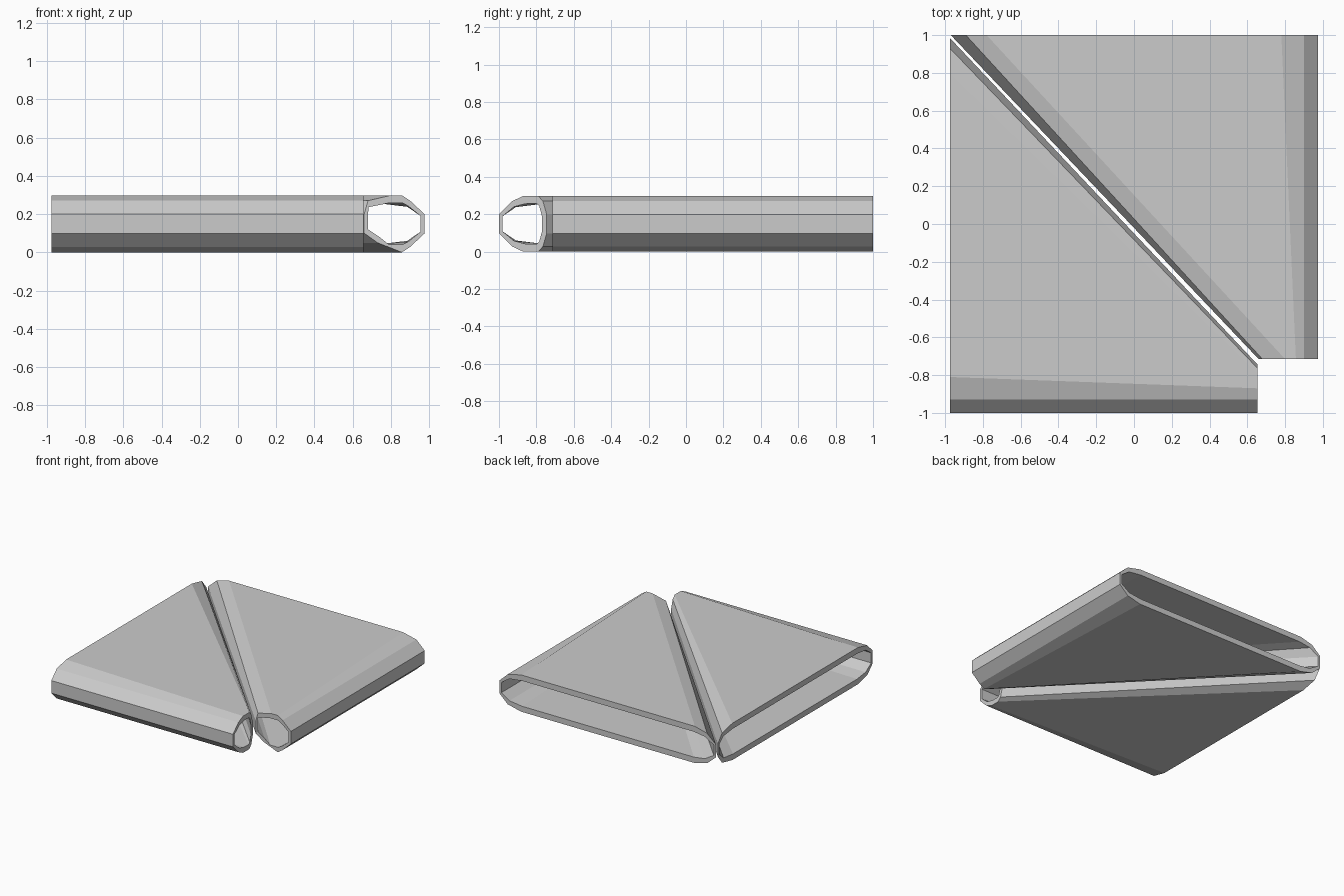
import bpy
import bmesh

cube = bpy.data.objects.get("Cube")
if cube:
    bpy.data.objects.remove(cube, do_unlink=True)

grey = bpy.data.materials.new("plain grey")
grey.use_nodes = True
colour = (0.6, 0.6, 0.6, 1)
grey.diffuse_color = colour
grey.node_tree.nodes["Principled BSDF"].inputs["Base Color"].default_value = colour


def tapered_sleeve(name, ends, place):
    """Hollow tube lofted between two end sections.
    Each end is (position along the tube, outer ring, inner ring)."""
    bm = bmesh.new()
    rings = []
    for along, outer, inner in ends:
        for ring in (outer, inner):
            rings.append([bm.verts.new(place(along, s, z)) for s, z in ring])
    near_out, near_in, far_out, far_in = rings
    n = len(near_out)
    # outer wall, far rim, inner wall, near rim
    loop = [near_out, far_out, far_in, near_in]
    for a, b in zip(loop, loop[1:] + loop[:1]):
        for i in range(n):
            j = (i + 1) % n
            bm.faces.new((a[i], a[j], b[j], b[i]))
    bmesh.ops.recalc_face_normals(bm, faces=bm.faces)
    mesh = bpy.data.meshes.new(name)
    bm.to_mesh(mesh)
    bm.free()
    mesh.materials.append(grey)
    obj = bpy.data.objects.new(name, mesh)
    bpy.context.collection.objects.link(obj)
    return obj


def section(upper, height=0.298):
    """Close an upper half profile by mirroring it about mid height."""
    return upper + [(s, height - z) for s, z in reversed(upper)]


# Right-hand sleeve: sections in x and z, running along y
near_outer = section([(0.975, 0.2), (0.9, 0.27), (0.857, 0.298),
                      (0.8, 0.298), (0.68, 0.27), (0.66, 0.2)])
near_outer[-5:-3] = [(0.9, 0.028), (0.857, 0)]
near_outer[6:8] = [(0.66, 0.1), (0.73, 0.05)]
near_inner = section([(0.955, 0.19), (0.89, 0.242), (0.86, 0.258),
                      (0.79, 0.258), (0.682, 0.236), (0.68, 0.19)])
near_inner[6:8] = [(0.68, 0.12), (0.74, 0.08)]
far_outer = section([(0.975, 0.2), (0.9, 0.27), (0.78, 0.298),
                     (-0.78, 0.298), (-0.89, 0.27), (-0.97, 0.2)])
far_inner = section([(0.955, 0.19), (0.885, 0.238), (0.77, 0.252),
                     (-0.77, 0.252), (-0.87, 0.238), (-0.95, 0.19)])
tapered_sleeve("left_sleeve",
               [(-0.715, near_outer, near_inner), (1.0, far_outer, far_inner)],
               lambda along, s, z: (s, along, z))

# Front sleeve: sections in y and z, running along x
near_outer = section([(-1, 0.2), (-0.93, 0.27), (-0.87, 0.298),
                      (-0.79, 0.298), (-0.765, 0.27), (-0.745, 0.2)])
near_inner = section([(-0.98, 0.19), (-0.92, 0.24), (-0.86, 0.256),
                      (-0.8, 0.258), (-0.785, 0.245), (-0.77, 0.19)])
far_outer = section([(-1, 0.2), (-0.93, 0.27), (-0.81, 0.298),
                     (0.8, 0.298), (0.93, 0.27), (0.985, 0.2)])
far_inner = section([(-0.98, 0.19), (-0.91, 0.238), (-0.8, 0.252),
                     (0.79, 0.252), (0.91, 0.238), (0.965, 0.19)])
tapered_sleeve("front_sleeve",
               [(0.655, near_outer, near_inner), (-0.975, far_outer, far_inner)],
               lambda along, s, z: (along, s, z))
